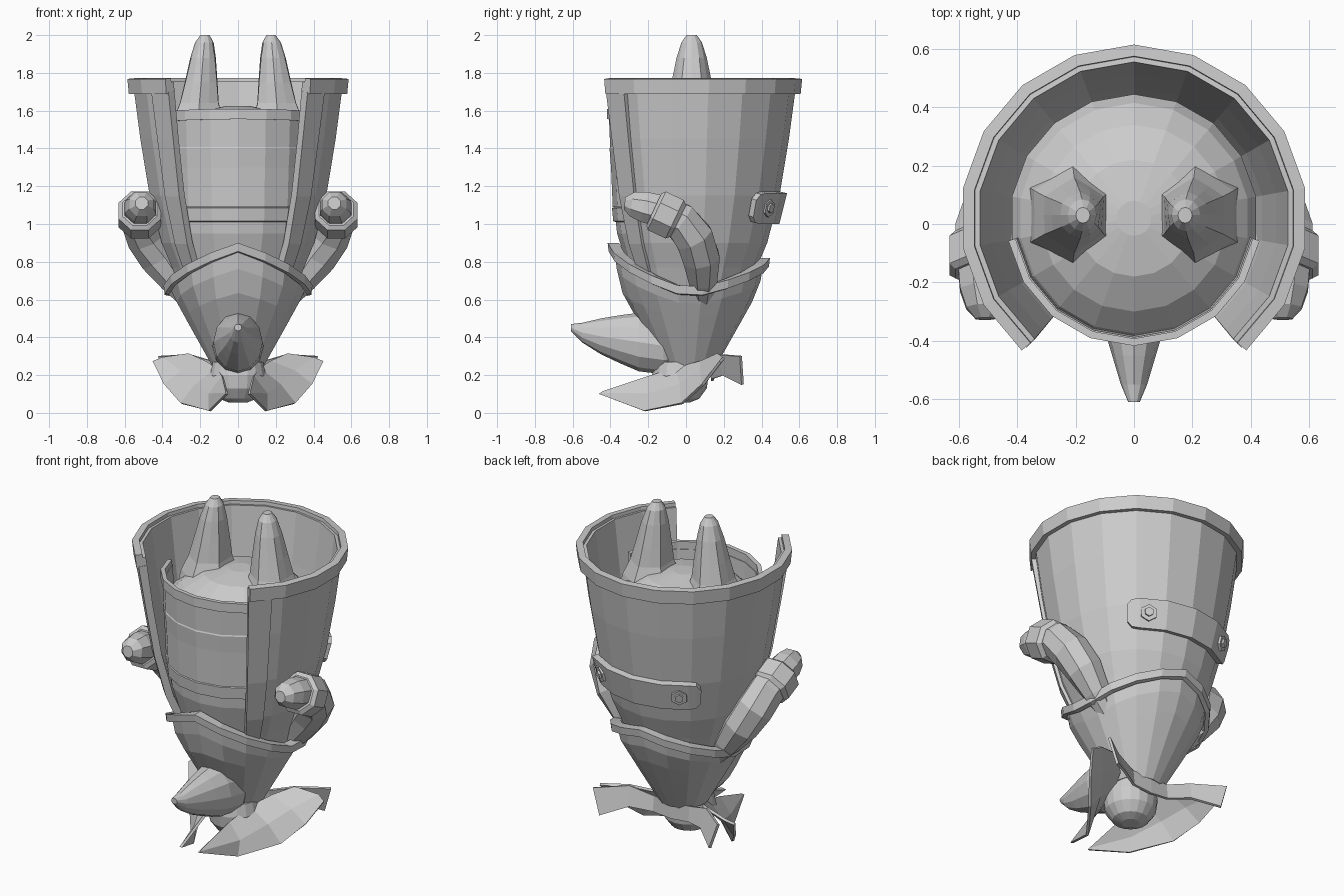
import bpy, bmesh, math
from mathutils import Vector, Matrix

if "Cube" in bpy.data.objects:
    bpy.data.objects.remove(bpy.data.objects["Cube"])

CY = 0.02   # body axis in y
SIDES = 18


def loft(name, rings, closed=True, caps=False, thick=0.0, offset=-1, mirror=False):
    """Skin a list of equal-length point rings with quads."""
    n = len(rings[0])
    verts = [tuple(p) for r in rings for p in r]
    faces = []
    for i in range(len(rings) - 1):
        for j in range(n if closed else n - 1):
            k = (j + 1) % n
            faces.append((i * n + j, i * n + k, (i + 1) * n + k, (i + 1) * n + j))
    if caps:
        faces.append(tuple(range(n))[::-1])
        faces.append(tuple((len(rings) - 1) * n + j for j in range(n)))
    me = bpy.data.meshes.new(name)
    me.from_pydata(verts, [], faces)
    ob = bpy.data.objects.new(name, me)
    bpy.context.collection.objects.link(ob)
    if thick:
        m = ob.modifiers.new("thickness", 'SOLIDIFY')
        m.thickness, m.offset = thick, offset
    if mirror:
        ob.modifiers.new("mirror", 'MIRROR').use_mirror_merge = False
    return ob


def polar(a, r, z):
    """Point at angle a (degrees, 0 = back, 90 = +x)."""
    a = math.radians(a)
    return (r * math.sin(a), CY + r * math.cos(a), z)


def lathe(name, profile, angles=None, **kw):
    closed = angles is None
    angles = angles or [360 / SIDES * i for i in range(SIDES)]
    return loft(name, [[polar(a, r, z) for a in reversed(angles)] for r, z in profile], closed, **kw)


def interp(table, z):
    for (r0, z0), (r1, z1) in zip(table, table[1:]):
        if z <= z1:
            break
    return r0 + (r1 - r0) * (z - z0) / (z1 - z0)


def tube(name, path, radii, n=8, mirror=False):
    pts = [Vector(p) for p in path]
    rings = []
    for i, p in enumerate(pts):
        t = (pts[min(i + 1, len(pts) - 1)] - pts[max(i - 1, 0)]).normalized()
        u = (Vector((1, 0, 0)) - t * t.x).normalized()
        v = t.cross(u)
        rings.append([p + radii[i] * (u * math.cos(b) + v * math.sin(b))
                      for b in (2 * math.pi * (j + 0.5) / n for j in range(n))])
    return loft(name, rings, caps=True, mirror=mirror)


# Outer shell, open at the front
SHELL = [(0.30, 0.62), (0.355, 0.77), (0.41, 0.90), (0.475, 1.15), (0.525, 1.45), (0.565, 1.75)]
arc = [-140 + 20 * i for i in range(15)]
lathe("outer_shell", SHELL, arc, thick=0.03)
lathe("shell_rim", [(0.567, 1.69), (0.575, 1.77)], arc, thick=0.04, offset=0)
lathe("shell_edge_trim", [(r - 0.008, min(z, 1.70)) for r, z in SHELL], [127, 140.5],
      thick=0.04, offset=0, mirror=True)

# Inner drum with raised front visor and domed top
lathe("inner_drum", [(0.30, 0.68), (0.385, 0.95), (0.40, 1.09), (0.425, 1.40), (0.395, 1.46),
                     (0.32, 1.535), (0.2, 1.60), (0.06, 1.625)], caps=True)
lathe("drum_belt", [(0.39, 1.01), (0.405, 1.015), (0.412, 1.085), (0.395, 1.09)])
visor = [100 + 20 * i for i in range(9)]
lathe("drum_visor", [(0.408, 1.09), (0.428, 1.56)], visor, thick=0.02)
loft("visor_lip", [[polar(a, 0.425, 1.53 + d - 0.025 * math.cos(math.radians(a)))
                    for a in reversed(visor)] for d in (0.0, 0.055)], closed=False, thick=0.025, offset=0)

# Fluted horns
rings = []
for cx, r, z, flute in [(0.21, 0.19, 1.47, 0.86), (0.21, 0.17, 1.55, 0.86), (0.205, 0.13, 1.64, 0.88),
                        (0.195, 0.107, 1.75, 0.9), (0.185, 0.08, 1.88, 0.94),
                        (0.178, 0.055, 1.96, 1), (0.175, 0.027, 2.0, 1)]:
    ring = []
    for j in range(12):
        b = math.radians(30 * j)
        q = r * (1 if j % 2 else flute)
        ring.append((cx + q * 0.9 * math.cos(b), 0.03 + q * math.sin(b), z))
    rings.append(ring)
loft("horn", rings, caps=True, mirror=True)

# Lower cup with wavy rim, peaked at front and back
CUP = [(0.14, 0.25), (0.27, 0.48), (0.365, 0.65), (0.385, 0.75), (0.405, 0.90)]


def rim_z(a):
    c, s = math.cos(math.radians(a)), abs(math.sin(math.radians(a)))
    return 0.655 + (0.165 if c > 0 else 0.245) * (0.55 * (1 - s) + 0.45 * abs(c))


angles = [20 * i for i in range(SIDES)][::-1]
rows = []
for i in range(6):
    row = []
    for a in angles:
        z = 0.25 + (rim_z(a) - 0.01 - 0.25) * i / 5
        row.append(polar(a, interp(CUP, z), z))
    rows.append(row)
loft("lower_cup", rows, thick=0.02)
rows = []
for dr, dz in [(0.0, -0.05), (0.025, -0.045), (0.03, 0.0), (-0.03, 0.0)]:
    rows.append([polar(a, interp(CUP, rim_z(a)) + dr, rim_z(a) + dz) for a in angles])
loft("cup_rim", rows)

# Rounded bottom plug
ball = lathe("bottom_ball", [(0.05, 0.055), (0.10, 0.075), (0.14, 0.13), (0.15, 0.2), (0.135, 0.27)], caps=True)
ball.location.y = -0.05

# Pointed snout with side discs
rings = []
for y, z, rx, rz in [(0.0, 0.34, 0.09, 0.10), (-0.12, 0.355, 0.135, 0.15), (-0.25, 0.375, 0.13, 0.155),
                     (-0.35, 0.39, 0.105, 0.127), (-0.45, 0.405, 0.075, 0.095),
                     (-0.55, 0.425, 0.045, 0.052), (-0.61, 0.452, 0.02, 0.018)]:
    rings.append([(rx * math.cos(b), y, z + rz * math.sin(b))
                  for b in (2 * math.pi * j / 12 for j in range(12))])
loft("snout", rings, caps=True)
tube("snout_disc", [(0.05, -0.2, 0.34), (0.14, -0.2, 0.34)], [0.083, 0.083], 20, True)

# Ragged collar leaves
outer = [(0.06, -0.46, 0.10), (0.15, -0.22, 0.01), (0.30, -0.02, 0.05), (0.39, 0.09, 0.15), (0.45, 0.18, 0.27)]
mid = [(0.06, -0.45, 0.105), (0.15, -0.20, 0.10), (0.22, -0.03, 0.15), (0.30, 0.08, 0.22), (0.40, 0.20, 0.29)]
inner = [(0.06, -0.44, 0.11), (0.08, -0.20, 0.19), (0.11, -0.05, 0.235), (0.17, 0.08, 0.27), (0.26, 0.17, 0.31)]
loft("collar_leaf", [outer, mid, inner], closed=False, thick=0.015, offset=0, mirror=True)
loft("collar_back_flap", [[(0.0, 0.14, 0.27), (0.12, 0.13, 0.27), (0.26, 0.17, 0.31), (0.42, 0.29, 0.30)],
                          [(0.0, 0.14, 0.17), (0.12, 0.14, 0.18), (0.24, 0.20, 0.20), (0.37, 0.30, 0.15)]],
     closed=False, thick=0.015, offset=0, mirror=True)

# Curved side arms rising out of the cup, with cuffs and blunt tips
tube("arm", [(0.27, 0.09, 0.60), (0.34, 0.09, 0.70), (0.42, 0.08, 0.82), (0.485, 0.04, 0.93),
             (0.515, -0.03, 1.015), (0.52, -0.15, 1.065)],
     [0.05, 0.08, 0.105, 0.11, 0.105, 0.10], 8, True)
tube("arm_cuff", [(0.52, -0.04, 1.015), (0.52, -0.06, 1.025), (0.52, -0.155, 1.07), (0.52, -0.17, 1.077)],
     [0.10, 0.122, 0.122, 0.10], 8, True)
tube("arm_tip", [(0.52, -0.14, 1.07), (0.515, -0.22, 1.09), (0.51, -0.285, 1.105), (0.51, -0.325, 1.11)],
     [0.09, 0.088, 0.07, 0.035], 8, True)

# Back strap with rounded ends and hexagonal bolts
top, bot = [], []
for a, h in [(-46, 0.045), (-43, 0.075), (-38, 0.082), (-20, 0.082), (0, 0.082),
             (20, 0.082), (38, 0.082), (43, 0.075), (46, 0.045)]:
    bot.append(polar(a, interp(SHELL, 1.085 - h) + 0.02, 1.085 - h))
    top.append(polar(a, interp(SHELL, 1.085 + h) + 0.02, 1.085 + h))
loft("back_strap", [top, bot], closed=False, thick=0.035, offset=0)
for s in (-1, 1):
    for nm, r, d in (("bolt_washer", 0.048, 0.486), ("bolt_head", 0.026, 0.498)):
        bpy.ops.mesh.primitive_cylinder_add(vertices=6, radius=r, depth=0.03)
        ob = bpy.context.object
        ob.name = nm
        p = Vector(polar(32 * s, d, 1.085))
        axis = (p - Vector((0, CY, 1.185))).normalized()
        ob.matrix_world = Matrix.Translation(p) @ axis.to_track_quat('Z', 'Y').to_matrix().to_4x4()

# Consistent outward normals on the closed parts
for ob in bpy.data.objects:
    if not any(m.type == 'SOLIDIFY' for m in ob.modifiers):
        bm = bmesh.new()
        bm.from_mesh(ob.data)
        bmesh.ops.recalc_face_normals(bm, faces=bm.faces)
        bm.to_mesh(ob.data)
        bm.free()
